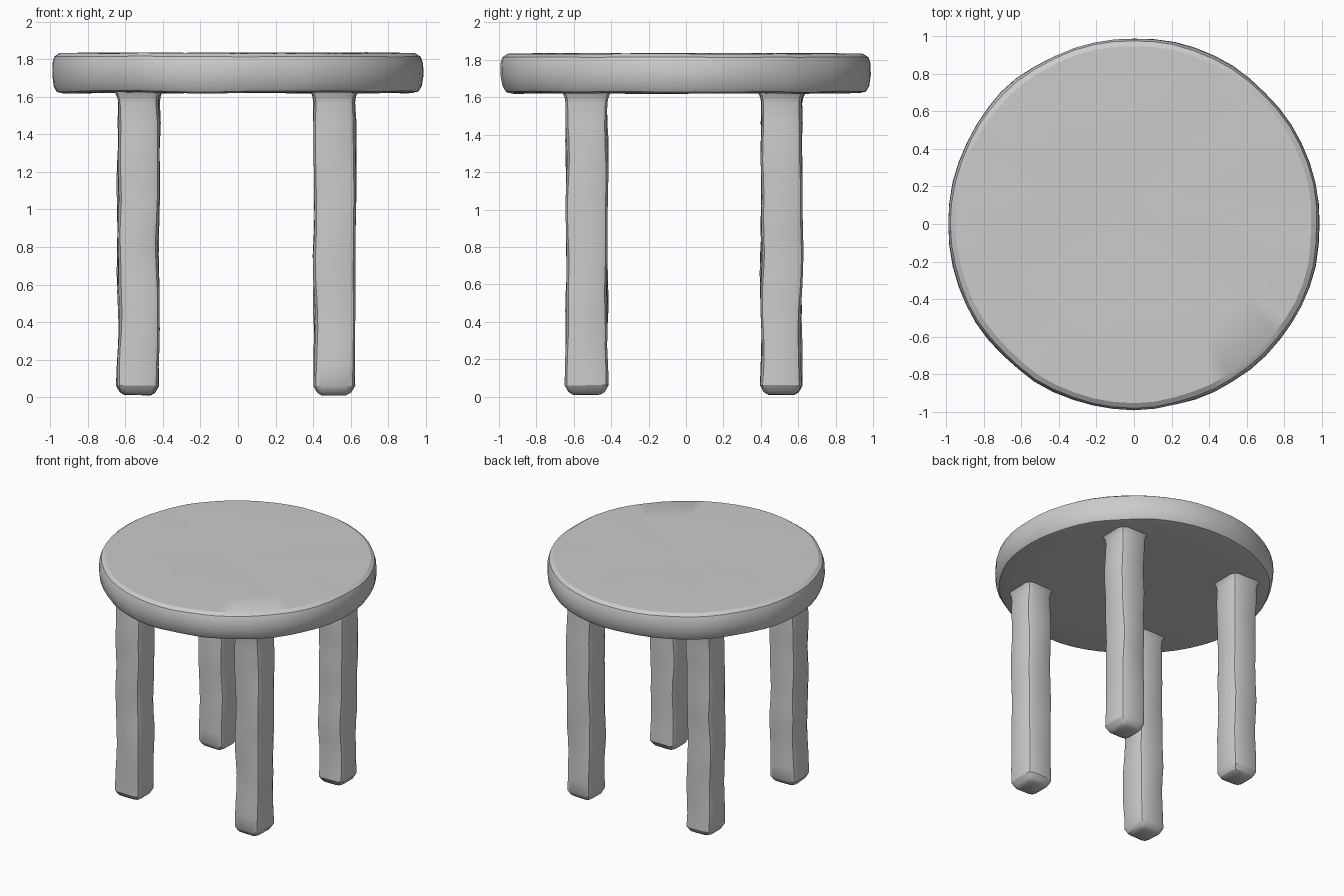
import bpy, bmesh, math
from mathutils import Vector, noise

if "Cube" in bpy.data.objects:
    bpy.data.objects.remove(bpy.data.objects["Cube"])


def lathe(name, rings, bump, seed):
    """Skin a stack of closed rings, cap both ends and add a hand-worn wobble."""
    bm = bmesh.new()
    loops = [[bm.verts.new(p) for p in ring] for ring in rings]
    n = len(loops[0])
    for a, b in zip(loops, loops[1:]):
        for i in range(n):
            j = (i + 1) % n
            bm.faces.new((a[i], a[j], b[j], b[i]))
    bm.faces.new(loops[0][::-1])
    bm.faces.new(loops[-1])
    for v in bm.verts:
        d = noise.noise_vector(v.co * 3.5 + Vector((seed, seed, seed)))
        v.co += Vector((d.x * bump, d.y * bump, d.z * bump * 0.4))
    mesh = bpy.data.meshes.new(name)
    bm.to_mesh(mesh)
    bm.free()
    obj = bpy.data.objects.new(name, mesh)
    bpy.context.collection.objects.link(obj)
    bpy.ops.object.select_all(action='DESELECT')
    obj.select_set(True)
    bpy.context.view_layer.objects.active = obj
    bpy.ops.object.shade_smooth_by_angle(angle=math.radians(30))
    return obj


def circle(r, z, n=56):
    return [(r * math.cos(math.tau * i / n), r * math.sin(math.tau * i / n), z)
            for i in range(n)]


def soft_square(cx, cy, h, z):
    """Square section with two-step rounded corners."""
    pts = []
    c = h * 0.36
    for k in range(4):
        base = math.pi / 2 * k
        ox, oy = [(1, 1), (-1, 1), (-1, -1), (1, -1)][k]
        for t in (0, math.pi / 4, math.pi / 2):
            pts.append((cx + ox * (h - c) + c * math.cos(base + t),
                        cy + oy * (h - c) + c * math.sin(base + t), z))
    return pts


# Round seat slab with softened rims
seat_profile = [(0.3, 1.622), (0.7, 1.622), (0.93, 1.622), (0.965, 1.63),
                (0.983, 1.66), (0.992, 1.72), (0.99, 1.78), (0.978, 1.815),
                (0.95, 1.833), (0.7, 1.836), (0.4, 1.834), (0.15, 1.832)]
lathe("seat", [circle(r, z) for r, z in seat_profile], 0.012, 2.0)

# Four straight legs: blunt foot, slightly wavy shaft, small flare under the seat
levels = [(0.01, 0.068), (0.025, 0.092), (0.06, 0.111)]
levels += [(0.06 + 0.1 * i, 0.109) for i in range(1, 15)]
levels += [(1.57, 0.107), (1.60, 0.112), (1.63, 0.125)]
legs = {"front_left_leg": (-0.53, -0.53), "front_right_leg": (0.515, -0.53),
        "back_left_leg": (-0.53, 0.51), "back_right_leg": (0.515, 0.51)}
for k, (name, (x, y)) in enumerate(legs.items()):
    lathe(name, [soft_square(x, y, h, z) for z, h in levels], 0.014, 11.0 + 7 * k)
